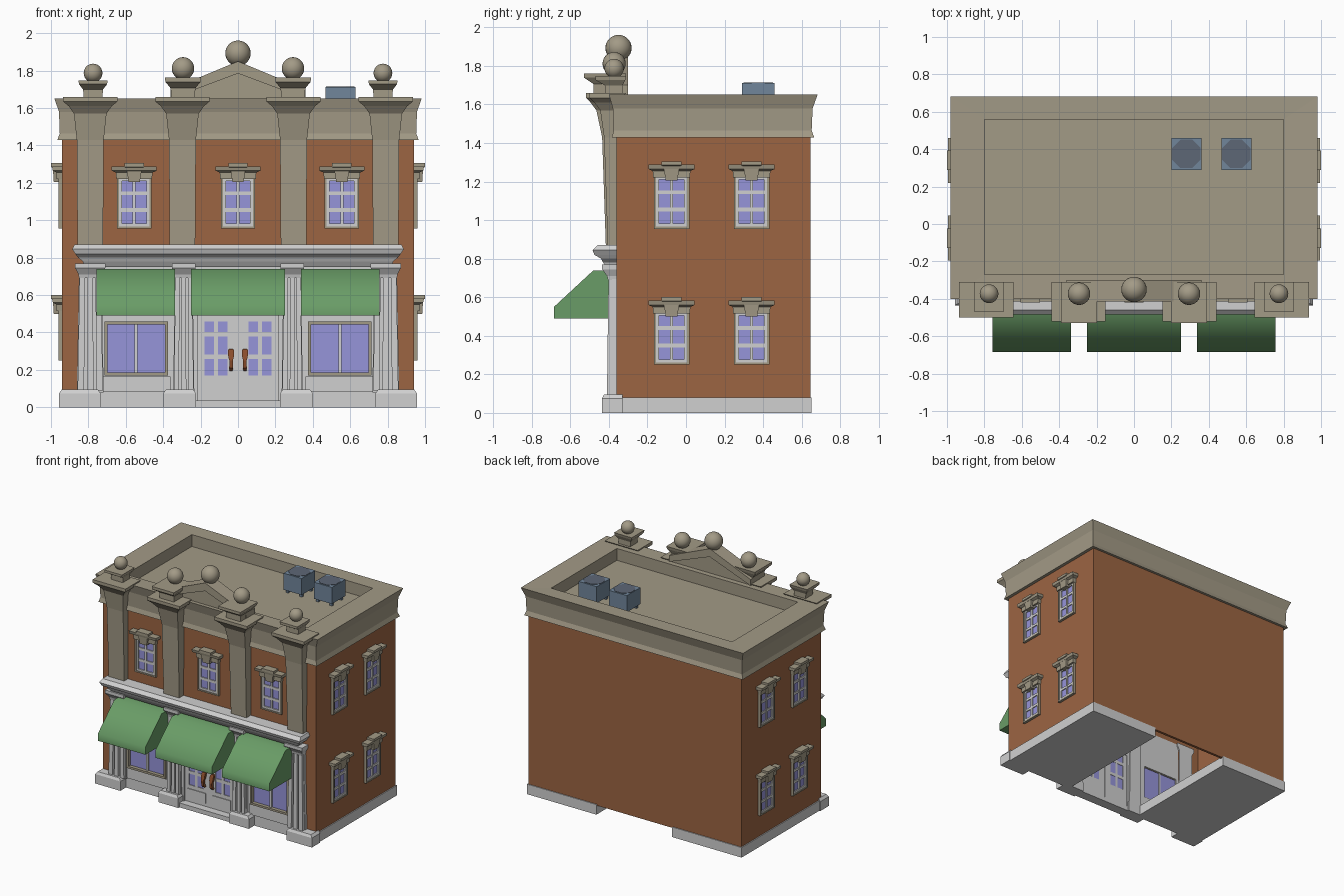
import bpy, bmesh, math
from mathutils import Vector

if "Cube" in bpy.data.objects:
    bpy.data.objects.remove(bpy.data.objects["Cube"])


def material(name, r, g, b):
    m = bpy.data.materials.new(name)
    m.diffuse_color = (r, g, b, 1)
    m.use_nodes = True
    m.node_tree.nodes["Principled BSDF"].inputs["Base Color"].default_value = m.diffuse_color
    return m


BRICK = material("brick", 0.335, 0.13, 0.055)
TAN = material("tan stone", 0.365, 0.325, 0.24)
GREY = material("pale grey", 0.63, 0.63, 0.63)
GREEN = material("awning green", 0.143, 0.335, 0.135)
GLASS = material("window violet", 0.305, 0.297, 0.70)
METAL = material("unit blue grey", 0.165, 0.24, 0.33)
FAN = material("fan slate", 0.11, 0.135, 0.18)
WOOD = material("handle brown", 0.26, 0.075, 0.025)


def rect(x0, x1, y0, y1, z):
    return [(x0, y0, z), (x1, y0, z), (x1, y1, z), (x0, y1, z)]


def box(x0, x1, y0, y1, z0, z1):
    return [rect(x0, x1, y0, y1, z0), rect(x0, x1, y0, y1, z1)]


def solid(name, pieces, mat, xf=lambda p: p):
    """One object made of capped lofts; each piece is a list of sections."""
    bm = bmesh.new()
    for sections in pieces:
        rings = [[bm.verts.new(xf(p)) for p in s] for s in sections]
        n = len(rings[0])
        for a, b in zip(rings, rings[1:]):
            for i in range(n):
                j = (i + 1) % n
                bm.faces.new((a[i], a[j], b[j], b[i]))
        bm.faces.new(rings[0])
        bm.faces.new(rings[-1])
    bmesh.ops.recalc_face_normals(bm, faces=bm.faces)
    me = bpy.data.meshes.new(name)
    bm.to_mesh(me)
    bm.free()
    me.materials.append(mat)
    ob = bpy.data.objects.new(name, me)
    bpy.context.collection.objects.link(ob)
    return ob


def side(s):
    return lambda p: (p[0] * s, p[1], p[2])


def ball(name, x, y, z, r):
    bm = bmesh.new()
    bmesh.ops.create_uvsphere(bm, u_segments=24, v_segments=14, radius=r)
    bmesh.ops.translate(bm, verts=bm.verts, vec=Vector((x, y, z)))
    for f in bm.faces:
        f.smooth = True
    me = bpy.data.meshes.new(name)
    bm.to_mesh(me)
    bm.free()
    me.materials.append(TAN)
    bpy.context.collection.objects.link(bpy.data.objects.new(name, me))


def frame(u, z0, z1, w, d0, d1, t):
    """Four bars round an opening, in (u, depth, z)."""
    return [box(u - w, u - w + t, d0, d1, z0, z1), box(u + w - t, u + w, d0, d1, z0, z1),
            box(u - w, u + w, d0, d1, z0, z0 + t), box(u - w, u + w, d0, d1, z1 - t, z1)]


def window(name, u, z0, xf):
    solid(name + "_glass", [box(u - .08, u + .08, 0, .005, z0 + .01, z0 + .27)], GLASS, xf)
    solid(name + "_frame", frame(u, z0, z0 + .28, .092, 0, .02, .011), TAN, xf)
    bars = frame(u, z0 + .010, z0 + .272, .082, 0, .014, .017)
    bars.append(box(u - .008, u + .008, 0, .014, z0 + .01, z0 + .27))
    bars += [box(u - .08, u + .08, 0, .012, z0 + h - .01, z0 + h + .01) for h in (.10, .19)]
    solid(name + "_bars", bars, GREY, xf)
    z = z0 + .265
    lintel = [rect(u - w, u + w, -.005, d, z + h) for w, d, h in
              ((.095, .03, 0), (.098, .03, .035), (.12, .05, .045), (.12, .055, .068))]
    key = [rect(u - w, u + w, -.005, d, z + h) for w, d, h in
           ((.03, .045, -.015), (.042, .05, .06), (.052, .06, .065), (.052, .06, .085))]
    solid(name + "_lintel", [lintel, key], TAN, xf)


# Brick shell, open underneath and behind the shop front
solid("brick_walls", [
    box(-.94, -.92, -.36, .645, .07, 1.47), box(.92, .94, -.36, .645, .07, 1.47),
    box(-.93, .93, .625, .645, .07, 1.47), box(-.93, .93, -.36, -.34, .76, 1.47),
    box(-.93, -.72, -.36, -.34, .07, .77), box(.72, .93, -.36, -.34, .07, .77)], BRICK)

# Foundation blocks, leaving a gap in the middle
for s in (-1, 1):
    solid("foundation", [box(.335, .948, -.365, .652, 0, .08)], GREY, side(s))

# Roof cornice, parapet and sunken roof as one profile
profile = [(.965, -.385, .665, 1.43), (.953, -.375, .652, 1.465), (.957, -.38, .657, 1.58),
           (.982, -.40, .683, 1.652)]
solid("cornice_and_roof", [[rect(-x, x, a, b, z) for x, a, b, z in profile]
                           + [rect(-.8, .8, -.27, .56, 1.65), rect(-.8, .8, -.27, .56, 1.555)]], TAN)

# Upper pilasters with flared capitals, pedestals and balls
for s in (-1, 1):
    for tag, x, dy, r, zb in (("outer", .79, 0, .05, 1.787), ("inner", .297, -.02, .06, 1.812)):
        solid(tag + "_pilaster", [[rect(x - w, x + w, y, yb, z) for w, y, yb, z in (
            (.068, -.405 + dy / 2, -.34, .84), (.072, -.425 + dy / 2, -.34, 1.43),
            (.087, -.445 + dy, -.33, 1.57), (.115, -.475 + dy, -.33, 1.61),
            (.145, -.50 + dy, -.33, 1.635), (.145, -.50 + dy, -.31, 1.66))]], TAN, side(s))
        px = x - .015 if tag == "outer" else x - .003
        f, k = (-.47, 1) if tag == "outer" else (-.53, 1.25)
        h = zb - r - 1.64
        solid(tag + "_pedestal", [[rect(px - w * k, px + w * k, y, yb, 1.65 + h * t) for w, y, yb, t in (
            (.05, f + .05, -.33, 0), (.053, f + .05, -.33, .5), (.075, f, -.315, .8),
            (.078, f, -.31, 1))]], TAN, side(s))
        ball(tag + "_ball", s * px, -.373, zb, r)


# Pediment: recessed triangle, two raking mouldings and top ball
def prism(pts, y0, y1):
    return [[(x, y, z) for x, z in pts] for y in (y0, y1)]


solid("pediment_panel", [prism([(-.34, 1.64), (.34, 1.64), (.34, 1.68), (0, 1.81), (-.34, 1.68)],
                               -.37, -.31)], TAN)
for s in (-1, 1):
    solid("pediment_moulding", [prism([(0, 1.785), (.36, 1.65), (.36, 1.70), (0, 1.85)], -.415, -.30)],
          TAN, side(s))
ball("top_ball", 0, -.35, 1.893, .068)

# Windows on the front and both sides
for x in (-.555, 0, .555):
    window("front_window", x, .955, lambda p: (p[0], -.36 - p[1], p[2]))
for s in (-1, 1):
    for y in (-.075, .34):
        for z in (.25, .955):
            window("side_window", y, z, lambda p: (s * (.94 + p[1]), p[0], p[2]))

# Belt moulding above the shops
solid("belt_moulding", [[rect(-x, x, y, -.34, z) for x, y, z in (
    (.82, -.41, .75), (.83, -.43, .78), (.855, -.44, .80), (.87, -.475, .82),
    (.887, -.485, .845), (.875, -.46, .87))]], GREY)

# Shop-front columns with ribs, plinths and capitals
for s in (-1, 1):
    for tag, x, w, b0, b1 in (("outer", .79, .06, .735, .957), ("inner", .29, .047, .225, .40)):
        parts = [[rect(x - w * 1.2, x + w * 1.2, -.385, -.33, .08), rect(x - w, x + w, -.385, -.33, .73)]]
        for i in (-1, 0, 1):
            c, h = i * .7, .24
            parts.append([rect(x + w * k * (c - h), x + w * k * (c + h), y, -.37, z)
                          for k, y, z in ((1.2, -.41, .09), (1, -.402, .72))])
        parts.append([rect(x - w * k, x + w * k, y, -.33, z) for k, y, z in
                      ((1, -.405, .69), (1.05, -.41, .71), (1.35, -.435, .745), (1.35, -.435, .77))])
        solid(tag + "_column", parts, GREY, side(s))
        solid(tag + "_plinth", [[rect(b0, b1, -.435, -.33, 0), rect(b0, b1, -.435, -.33, .075),
                                 rect(b0 + .015, b1 - .015, -.425, -.33, .095)]], GREY, side(s))

# Shop windows in grey panels
for s in (-1, 1):
    solid("shop_panel", [box(.33, .76, -.365, -.34, .0, .18), box(.33, .76, -.365, -.34, .45, .77),
                         box(.33, .39, -.365, -.34, .18, .45), box(.70, .76, -.365, -.34, .18, .45),
                         box(.36, .73, -.375, -.36, .085, .165)], GREY, side(s))
    solid("shop_glass", [box(.38, .71, -.357, -.35, .17, .46)], GLASS, side(s))
    solid("shop_frame", frame(.545, .17, .46, .17, -.385, -.345, .016), TAN, side(s))
    solid("shop_bar", [box(.537, .553, -.37, -.345, .18, .45)], GREY, side(s))

# Double door with panes, handles and step
solid("door_surround", [box(-.26, .26, -.362, -.34, .48, .77), box(-.26, -.215, -.375, -.34, 0, .49),
                        box(.215, .26, -.375, -.34, 0, .49)], GREY)
solid("door_step", [box(-.25, .25, -.42, -.34, 0, .035)], GREY)
for s in (-1, 1):
    leaf = [box(.001, .216, -.36, -.345, .03, .17), box(.001, .055, -.36, -.345, .17, .46),
            box(.18, .216, -.36, -.345, .17, .46), box(.001, .216, -.36, -.345, .46, .485),
            box(.108, .128, -.36, -.345, .17, .46), box(.03, .19, -.366, -.355, .06, .14)]
    leaf += [box(.05, .185, -.359, -.346, z - .012, z + .012) for z in (.27, .39)]
    solid("door_leaf", leaf, GREY, side(s))
    solid("door_glass", [box(.05, .185, -.355, -.349, .165, .465)], GLASS, side(s))
    solid("door_handle", [[rect(.037 - w, .037 + w, y, y + .022, z) for w, y, z in (
        (.008, -.38, .195), (.01, -.395, .21), (.009, -.40, .25), (.015, -.395, .27),
        (.016, -.385, .305), (.01, -.378, .312))]], WOOD, side(s))

# Awnings, smooth from slope to valance
outline = [(-.35, .74), (-.48, .74), (-.685, .55), (-.685, .49), (-.35, .49)]
for x0, x1 in ((-.757, -.338), (-.25, .25), (.338, .757)):
    awning = solid("awning", [[[(x, y, z) for y, z in outline] for x in (x0, x1)]], GREEN)
    bpy.ops.object.select_all(action='DESELECT')
    awning.select_set(True)
    bpy.context.view_layer.objects.active = awning
    bpy.ops.object.shade_smooth_by_angle(angle=math.radians(50))

# Rooftop cooling units
for x in (.28, .547):
    solid("cooling_unit", [box(x - .08, x + .08, .29, .46, 1.58, 1.712)], METAL)
    solid("unit_legs", [box(x + a - .01, x + a + .01, .375 + b - .01, .375 + b + .01, 1.55, 1.585)
                        for a in (-.06, .06) for b in (-.06, .06)], METAL)
    ring = [(x + .082 * math.cos(math.radians(22.5 + 45 * i)),
             .375 + .082 * math.sin(math.radians(22.5 + 45 * i))) for i in range(8)]
    solid("unit_fan", [[[(a, b, z) for a, b in ring] for z in (1.708, 1.715)]], FAN)
